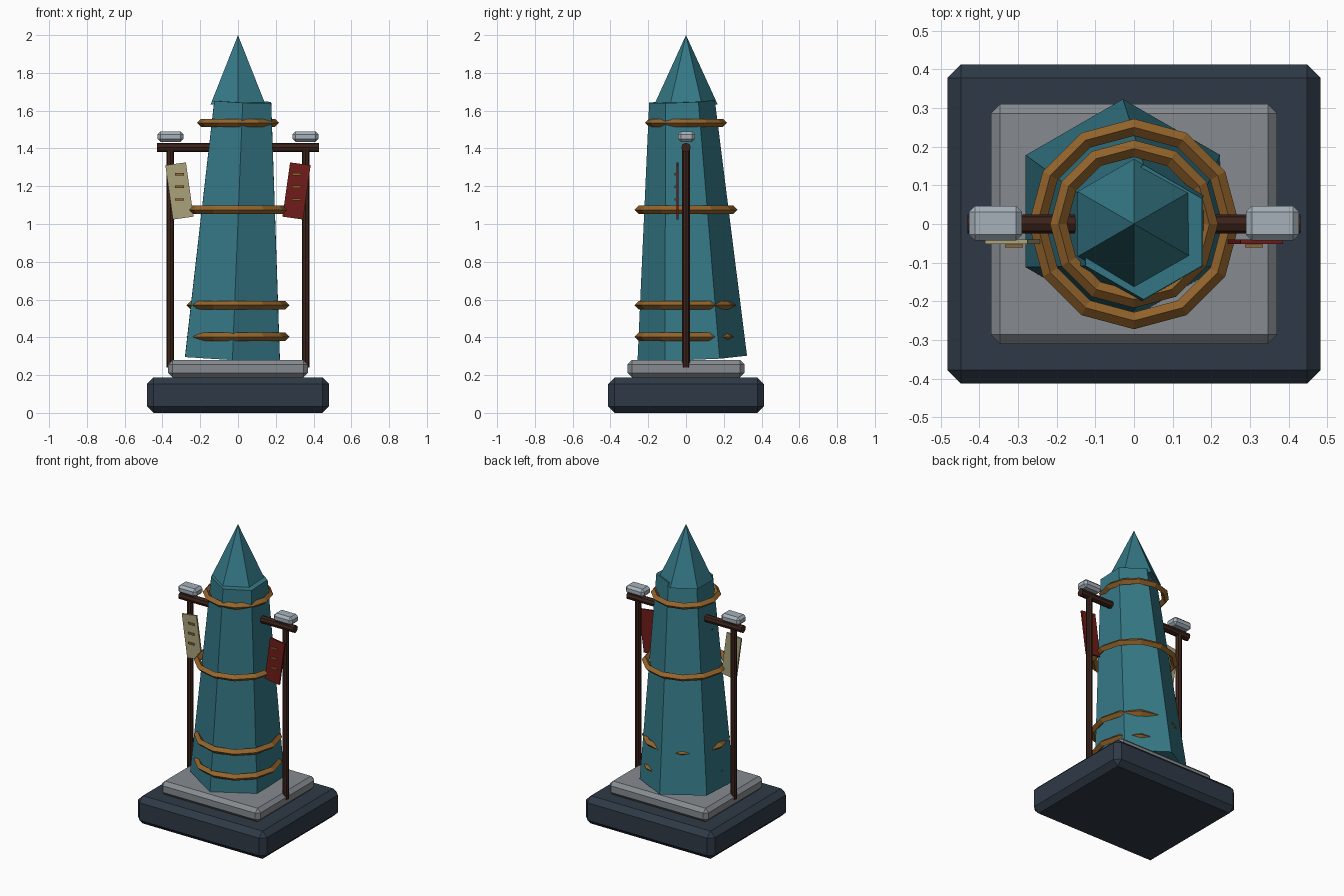
import bpy
from math import radians, pi

if "Cube" in bpy.data.objects:
    bpy.data.objects.remove(bpy.data.objects["Cube"])


def material(name, r, g, b):
    m = bpy.data.materials.new(name)
    m.diffuse_color = (r, g, b, 1)
    m.use_nodes = True
    m.node_tree.nodes["Principled BSDF"].inputs["Base Color"].default_value = m.diffuse_color
    return m


SLATE = material("slate", 0.028, 0.042, 0.062)
STONE = material("stone", 0.24, 0.26, 0.28)
PALE = material("pale_stone", 0.38, 0.44, 0.49)
TEAL = material("teal", 0.035, 0.19, 0.24)
GOLD = material("gold", 0.30, 0.13, 0.025)
WOOD = material("dark_wood", 0.045, 0.016, 0.01)
CREAM = material("cream", 0.40, 0.36, 0.20)
RED = material("red", 0.16, 0.012, 0.01)


def finish(name, mat):
    ob = bpy.context.object
    ob.name = name
    ob.data.materials.append(mat)
    return ob


def box(name, loc, size, mat, bevel=0.0, rot=(0, 0, 0)):
    bpy.ops.mesh.primitive_cube_add(size=1, location=loc, rotation=rot)
    ob = finish(name, mat)
    for v in ob.data.vertices:
        v.co = [c * s for c, s in zip(v.co, size)]
    if bevel:
        mod = ob.modifiers.new("bevel", "BEVEL")
        mod.width = bevel
        mod.segments = 1
    return ob


def cone(name, loc, r1, r2, depth, mat, sides=6, rot=(0, 0, 0)):
    bpy.ops.mesh.primitive_cone_add(vertices=sides, radius1=r1, radius2=r2,
                                    depth=depth, location=loc, rotation=rot)
    return finish(name, mat)


# stepped base
box("base_slab", (0, 0, 0.094), (0.965, 0.825, 0.188), SLATE, 0.035)
box("base_step", (0, 0, 0.234), (0.74, 0.62, 0.092), STONE, 0.024)

# slightly leaning hexagonal shaft and its pointed roof
cone("shaft", (-0.002, 0.006, 0.97), 0.29, 0.174, 1.36, TEAL,
     rot=(0.04, 0.04, 0))
cone("spire", (0, 0, 1.816), 0.168, 0, 0.368, TEAL)

# level bands around the shaft
for i, (z, r) in enumerate([(0.403, 0.25), (0.57, 0.25), (1.075, 0.25), (1.535, 0.195)]):
    bpy.ops.mesh.primitive_torus_add(location=(0, 0, z), major_segments=12, minor_segments=4,
                                     major_radius=r, minor_radius=0.022)
    finish(f"band_{i + 1}", GOLD)

# frame: crossbar, posts and post caps
cone("crossbar", (0, 0, 1.405), 0.025, 0.025, 0.86, WOOD, 8, (0, pi / 2, 0))
for side, s in (("left", -1), ("right", 1)):
    cone(f"{side}_post", (s * 0.358, 0, 0.825), 0.02, 0.02, 1.17, WOOD, 8)
    box(f"{side}_post_cap", (s * 0.358, 0.002, 1.463), (0.138, 0.09, 0.056), PALE, 0.016)

# hanging tags with three stripes each; the inner pair is mostly inside the shaft
tags = [(-0.31, -8, CREAM), (-0.103, -3, RED), (0.103, 3, CREAM), (0.31, 8, RED)]
for i, (x, tilt, mat) in enumerate(tags):
    box(f"tag_{i + 1}", (x, -0.046, 1.175), (0.11, 0.011, 0.29), mat,
        rot=(0, radians(-tilt) * -1, 0))
    for j in range(3):
        box(f"tag_{i + 1}_stripe_{j + 1}", (x, -0.057, 1.13 + 0.067 * j),
            (0.046, 0.007, 0.012), GOLD)
